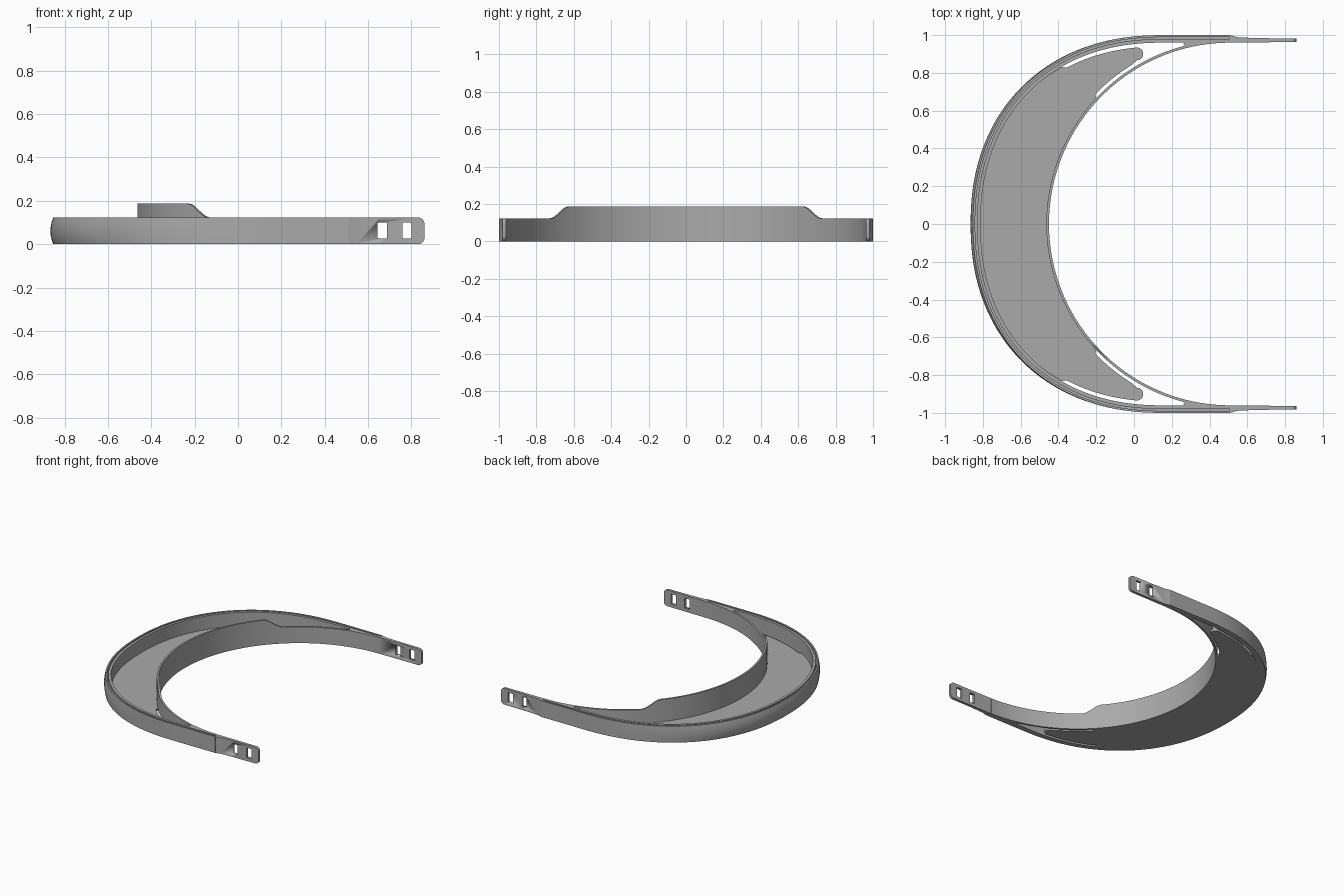
import bpy, bmesh, math
from mathutils import Vector

if "Cube" in bpy.data.objects:
    bpy.data.objects.remove(bpy.data.objects["Cube"])

grey = bpy.data.materials.new("plastic_grey")
grey.use_nodes = True
colour = (0.4, 0.4, 0.4, 1)
grey.diffuse_color = colour
grey.node_tree.nodes["Principled BSDF"].inputs["Base Color"].default_value = colour

HEIGHT = 0.123
BAND_X, BAND_IN, BAND_OUT = 0.51, 0.96, 0.974


def finish(name, bm):
    bmesh.ops.recalc_face_normals(bm, faces=bm.faces)
    mesh = bpy.data.meshes.new(name)
    bm.to_mesh(mesh)
    bm.free()
    mesh.materials.append(grey)
    obj = bpy.data.objects.new(name, mesh)
    bpy.context.collection.objects.link(obj)
    bpy.ops.object.select_all(action='DESELECT')
    bpy.context.view_layer.objects.active = obj
    obj.select_set(True)
    bpy.ops.object.shade_smooth_by_angle(angle=math.radians(30))
    return obj


def sweep(name, sections):
    """Skin a closed cross-section along a list of stations."""
    bm = bmesh.new()
    rings = [[bm.verts.new(p) for p in s] for s in sections]
    count = len(rings[0])
    for a, b in zip(rings, rings[1:]):
        for i in range(count):
            j = (i + 1) % count
            bm.faces.new((a[i], a[j], b[j], b[i]))
    bm.faces.new(rings[0])
    bm.faces.new(rings[-1])
    return finish(name, bm)


def extrude(bm, outline, z0, z1):
    face = bm.faces.new([bm.verts.new((x, y, z0)) for x, y in outline])
    moved = bmesh.ops.extrude_face_region(bm, geom=[face])["geom"]
    bmesh.ops.translate(bm, vec=(0, 0, z1 - z0),
                        verts=[v for v in moved if isinstance(v, bmesh.types.BMVert)])


# Outer guide curve: a full, slightly squared arc with straight ends
def guide(t):
    c, s = max(math.cos(t), 0), math.sin(t)
    power = 2 / 2.2
    return Vector((0.15 - 1.015 * c ** power, math.copysign(abs(s) ** power, s)))


STEPS = 128
path = [guide(-math.pi / 2 + math.pi * i / STEPS) for i in range(STEPS + 1)]
path = [Vector((0.51, -1))] + path + [Vector((0.51, 1))]
inward = []
for i in range(len(path)):
    d = (path[min(i + 1, len(path) - 1)] - path[max(i - 1, 0)]).normalized()
    inward.append(Vector((d.y, -d.x)))

# Outer rim with a bulged face and a slot along its top
sections = []
for p, n in zip(path, inward):
    b = 0.013 * max(n.x, 0) ** 2
    bulge = [(b * (2 * k / 6 - 1) ** 2, HEIGHT * k / 6) for k in range(7)]
    top = [(b + 0.011, HEIGHT), (b + 0.011, 0.03), (b + 0.021, 0.03),
           (b + 0.021, HEIGHT), (b + 0.04, HEIGHT), (b + 0.04, 0)]
    sections.append([(*(p + n * d), z) for d, z in bulge + top])
sweep("outer_rim", sections)

# Forehead band, raised in the middle with an S-shaped step
sections = []
limit = math.radians(89)
for i in range(161):
    a = limit * (i / 80 - 1)
    c, s = math.cos(a), math.sin(a)
    f = min(max((0.73 - abs(BAND_OUT * s)) / 0.1, 0), 1)
    top = HEIGHT + 0.064 * f * f * (3 - 2 * f)
    sections.append([(BAND_X - r * c, r * s, z) for r, z in
                     ((BAND_IN, 0), (BAND_OUT, 0), (BAND_OUT, top), (BAND_IN, top))])
sweep("forehead_band", sections)

# Crescent floor, with slits beside its rounded tips
TIP_X, TIP_Y, TIP_R = 0.015, 0.901, 0.034
half = []
for p, n in zip(path, inward):
    gap = 0.06 if p.x > -0.39 else 0.045
    q = p + n * gap
    if q.y >= 0 and q.x < TIP_X:
        half.append((q.x, q.y))
for k in range(9):
    a = math.pi * (0.5 - k / 8)
    half.append((TIP_X + TIP_R * math.cos(a), TIP_Y + TIP_R * math.sin(a)))
for k in range(61):
    a = math.radians(58.5 * (1 - k / 60))
    r = 0.991 if BAND_OUT * math.sin(a) > 0.67 else 0.97
    half.append((BAND_X - r * math.cos(a), r * math.sin(a)))
mirror = [(x, -y) for x, y in reversed(half) if y > 1e-5]
half = [p for p in half if p[1] > 1e-5]
bm = bmesh.new()
extrude(bm, half + mirror, 0, 0.02)
finish("crescent_floor", bm)

# Side arms: joining web, thin strap end, two strap holes
arm = [(0.275, 0.975), (0.505, 0.975), (0.505, 1), (0.52, 0.997), (0.545, 0.989),
       (0.65, 0.984), (0.86, 0.982), (0.86, 0.963), (0.51, 0.961), (0.40, 0.956),
       (0.34, 0.948), (0.275, 0.938), (0.262, 0.952)]
for side, name in ((1, "left_arm"), (-1, "right_arm")):
    bm = bmesh.new()
    extrude(bm, [(x, y * side) for x, y in arm], 0, HEIGHT)
    corners = [e for e in bm.edges if all(v.co.x > 0.85 for v in e.verts)
               and abs(e.verts[0].co.z - e.verts[1].co.z) < 1e-4]
    bmesh.ops.bevel(bm, geom=corners, offset=0.03, segments=6, profile=0.5,
                    affect='EDGES')
    obj = finish(name, bm)
    cut = bmesh.new()
    for x in (0.665, 0.78):
        box = bmesh.ops.create_cube(cut, size=1)["verts"]
        bmesh.ops.scale(cut, vec=(0.042, 0.2, 0.075), verts=box)
        bmesh.ops.translate(cut, vec=(x, 0.97 * side, 0.0625), verts=box)
    cutter = finish("hole_cutter", cut)
    cutter.hide_render = True
    mod = obj.modifiers.new("strap_holes", 'BOOLEAN')
    mod.object, mod.solver = cutter, 'EXACT'
    bpy.context.view_layer.objects.active = obj
    bpy.ops.object.modifier_apply(modifier=mod.name)
    bpy.data.objects.remove(cutter)
